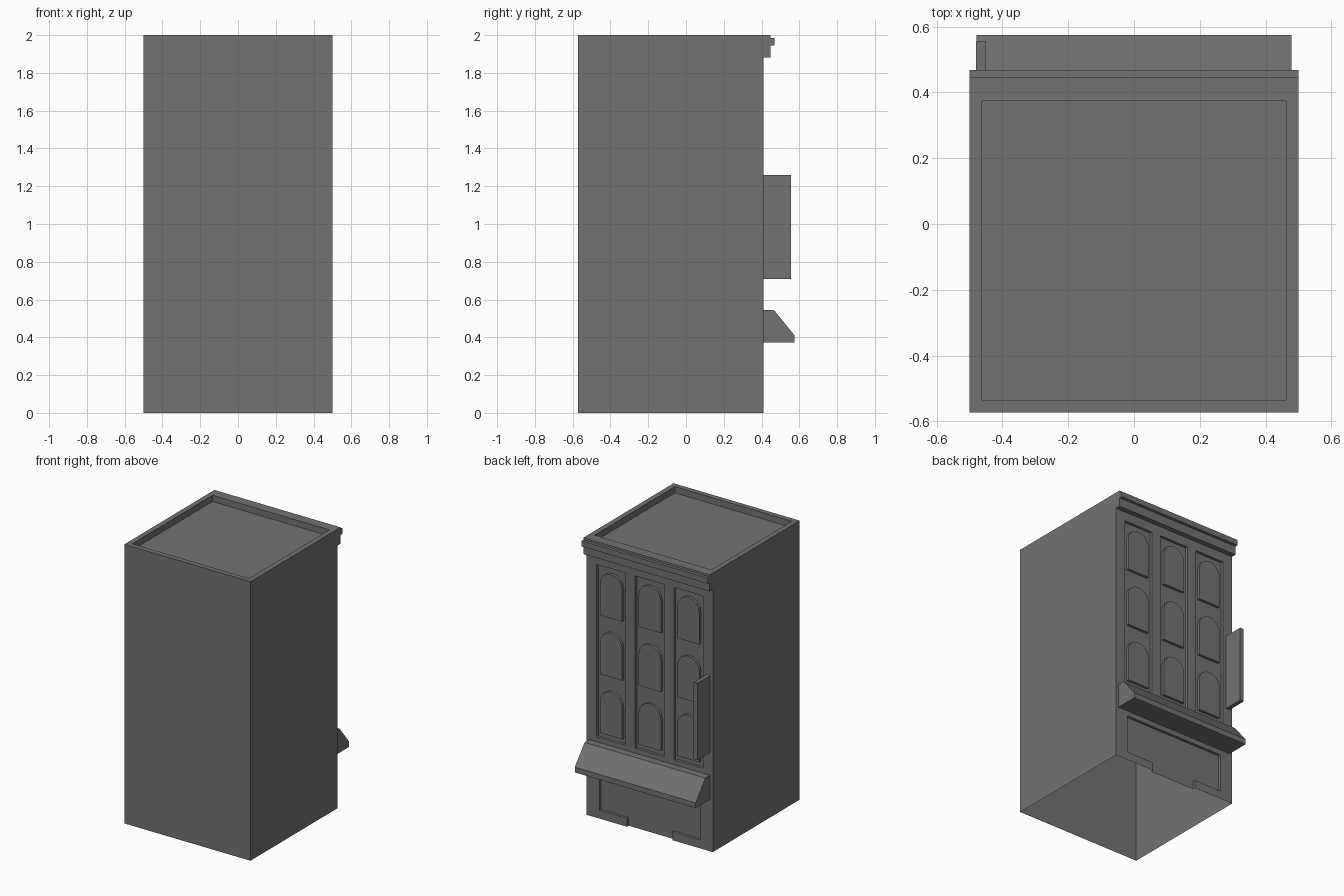
import bpy, bmesh
from math import pi, sin, cos

if "Cube" in bpy.data.objects:
    bpy.data.objects.remove(bpy.data.objects["Cube"])

BACK, WALL, RECESS = -0.573, 0.411, 0.392   # y of plain wall, facade, recessed panels

GREY = bpy.data.materials.new("dark_grey")
GREY.diffuse_color = (0.17, 0.17, 0.17, 1)
GREY.use_nodes = True
GREY.node_tree.nodes["Principled BSDF"].inputs["Base Color"].default_value = GREY.diffuse_color


def prism(name, points, depth):
    """Extrude a closed 3D outline along a depth vector."""
    bm = bmesh.new()
    face = bm.faces.new([bm.verts.new(p) for p in points])
    ext = bmesh.ops.extrude_face_region(bm, geom=[face], use_keep_orig=True)
    moved = [g for g in ext["geom"] if isinstance(g, bmesh.types.BMVert)]
    bmesh.ops.translate(bm, verts=moved, vec=depth)
    bmesh.ops.recalc_face_normals(bm, faces=bm.faces)
    mesh = bpy.data.meshes.new(name)
    bm.to_mesh(mesh)
    bm.free()
    mesh.materials.append(GREY)
    ob = bpy.data.objects.new(name, mesh)
    bpy.context.collection.objects.link(ob)
    return ob


def box(name, x0, x1, y0, y1, z0, z1):
    return prism(name, [(x0, y0, z0), (x1, y0, z0), (x1, y1, z0), (x0, y1, z0)],
                 (0, 0, z1 - z0))


def side_profile(name, yz, half):
    return prism(name, [(-half, y, z) for y, z in yz], (2 * half, 0, 0))


def cut(target, cutter):
    cutter.hide_render = True
    mod = target.modifiers.new("cut", 'BOOLEAN')
    mod.operation, mod.solver, mod.object = 'DIFFERENCE', 'EXACT', cutter
    bpy.context.view_layer.objects.active = target
    bpy.ops.object.modifier_apply(modifier=mod.name)
    bpy.data.objects.remove(cutter)


COLUMNS = (-0.306, 0, 0.306)

# Main block with sunken roof, tall window bays and shopfront opening
building = box("building", -0.5, 0.5, BACK, WALL, 0, 2)
cut(building, box("roof_cutter", -0.463, 0.463, BACK + 0.037, 0.374, 1.955, 2.1))
for x in COLUMNS:
    cut(building, box("bay_cutter", x - 0.115, x + 0.115, RECESS, 0.5, 0.58, 1.815))
D, W, K, T = 0.18, 0.4, 0.06, 0.335
shop = [(-D, -0.1), (D, -0.1), (D, K), (W, K), (W, T), (-W, T), (-W, K), (-D, K)]
cut(building, prism("shop_cutter", [(x, RECESS, z) for x, z in shop], (0, 0.1, 0)))

# The shell is open underneath
bm = bmesh.new()
bm.from_mesh(building.data)
floor = [f for f in bm.faces if all(abs(v.co.z) < 1e-4 for v in f.verts)]
bmesh.ops.delete(bm, geom=floor, context='FACES')
bm.to_mesh(building.data)
bm.free()

# Raised round-topped windows, three per bay
R, HEIGHT, SEGMENTS = 0.088, 0.315, 8
for x in COLUMNS:
    for z in (0.615, 1.037, 1.459):
        arch = [(x + R * cos(pi * i / SEGMENTS), z + HEIGHT - R + R * sin(pi * i / SEGMENTS))
                for i in range(SEGMENTS + 1)]
        outline = [(x - R, z), (x + R, z)] + arch
        prism("window", [(px, RECESS, pz) for px, pz in outline],
              (0, WALL - RECESS, 0))

# Stepped cornice along the top of the facade
side_profile("cornice", [(WALL, 1.882), (0.447, 1.882), (0.447, 1.945), (0.468, 1.945),
                         (0.468, 1.985), (0.447, 1.985), (0.447, 2), (WALL, 2)], 0.5)

# Sloped awning above the shopfront
side_profile("awning", [(WALL, 0.372), (0.575, 0.372), (0.575, 0.41),
                        (0.465, 0.545), (WALL, 0.545)], 0.479)

# Projecting blank sign board
box("sign_board", -0.48, -0.45, WALL, 0.555, 0.708, 1.26)
